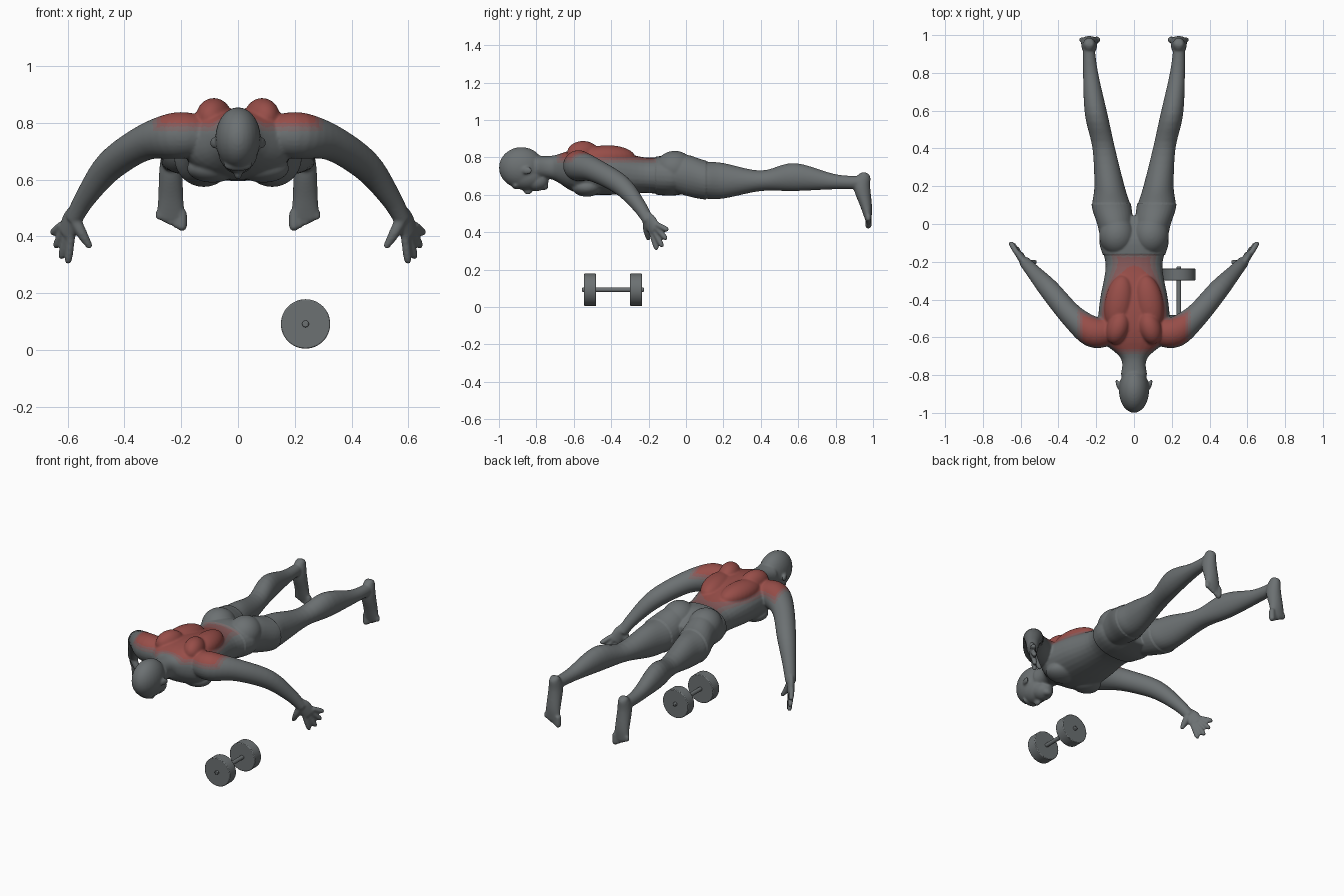
import bpy, bmesh, math
from mathutils import Vector, Matrix

cube = bpy.data.objects.get("Cube")
if cube:
    bpy.data.objects.remove(cube)


def material(name, *rgb):
    made = bpy.data.materials.new(name)
    colour = (*rgb, 1)
    made.diffuse_color = colour
    made.use_nodes = True
    made.node_tree.nodes["Principled BSDF"].inputs["Base Color"].default_value = colour
    return made


grey = material("body grey", .15, .165, .17)
faint = material("faint red", .19, .135, .135)
soft = material("soft red", .24, .1, .1)
red = material("muscle red", .31, .075, .065)

bm = bmesh.new()


def spline(rows, steps=5):
    """Smooth rows of numbers with a Catmull-Rom curve."""
    rows = [Vector(row) for row in rows]
    last = len(rows) - 1
    smooth = []
    for i in range(last):
        before, start, end = rows[max(i - 1, 0)], rows[i], rows[i + 1]
        after = rows[min(i + 2, last)]
        leave, arrive = (end - before) / 2, (after - start) / 2
        for k in range(steps):
            t = k / steps
            blend = t * t * (3 - 2 * t)
            smooth.append(start.lerp(end, blend)
                          + leave * (t * (1 - t) ** 2) - arrive * (t * t * (1 - t)))
    return smooth + [rows[last]]


def loft(rings, power=1, sides=28):
    """Skin closed rings, each given as centre and two half axes."""
    def squarer(value):
        return math.copysign(abs(value) ** power, value)

    angles = [math.tau * i / sides for i in range(sides)]
    loops = [[bm.verts.new(centre + u * squarer(math.cos(a)) + v * squarer(math.sin(a)))
              for a in angles] for centre, u, v in rings]
    for near, far in zip(loops, loops[1:]):
        for i in range(sides):
            bm.faces.new((near[i - 1], near[i], far[i], far[i - 1]))
    bm.faces.new(loops[0])
    bm.faces.new(loops[-1])


def along_y(rows, power=1):
    """Loft along y from rows of y, x, half width, bottom, top."""
    loft([(Vector((x, y, (low + high) / 2)), Vector((width, 0, 0)), Vector((0, 0, (high - low) / 2)))
          for y, x, width, low, high in spline(rows)], power)


def tube(rows, flat=1, wide=(0, 0, 1)):
    """Tube along rows of x, y, z, radius; wide is the broad direction."""
    points = spline(rows)
    wide = Vector(wide)
    rings = []
    for i, point in enumerate(points):
        ahead, behind = points[min(i + 1, len(points) - 1)], points[max(i - 1, 0)]
        along = (ahead - behind).to_3d().normalized()
        u = (wide - along * wide.dot(along)).normalized()
        rings.append((point.to_3d(), u * point.w, along.cross(u) * point.w * flat))
    loft(rings)


def digit(base, tip, radius):
    """Finger or toe with a rounded tip."""
    tube([(*base, radius), (*base.lerp(tip, .8), radius), (*tip, radius / 2)], wide=(.3, 1, .2))


def ball(centre, size, turn=0):
    place = Matrix.Translation(centre) @ Matrix.Rotation(turn, 4, 'Z') @ Matrix.Diagonal((*size, 1))
    bmesh.ops.create_uvsphere(bm, u_segments=28, v_segments=18, radius=1, matrix=place)


# Ear
ball((.085, -.85, .73), (.01, .03, .02), -.3)

# Shoulder blade, long back muscle, chest and buttock
ball((.085, -.55, .82), (.06, .09, .068), .3)
ball((.08, -.42, .8), (.075, .15, .065), .15)
ball((.09, -.53, .64), (.09, .08, .05))
ball((.09, -.06, .74), (.09, .1, .09))

# Leg
along_y([(-.09, .09, .08, .63, .8), (0, .1, .09, .6, .81), (.1, .12, .1, .58, .78),
         (.2, .13, .08, .58, .77), (.4, .16, .06, .62, .73), (.58, .2, .06, .62, .77),
         (.8, .23, .04, .63, .71), (.95, .24, .03, .63, .7)])

# Foot, from heel to ball in rows of z, y, half depth, half width
foot_x = .237
foot = [(.72, .95, .01, .02), (.7, .95, .035, .03), (.64, .94, .045, .04),
        (.53, .965, .03, .045), (.46, .975, .015, .05)]
loft([(Vector((foot_x, y, z)), Vector((width, 0, 0)), Vector((0, depth, 0)))
      for z, y, depth, width in spline(foot)])

# Toes
for i in range(5):
    base = Vector((foot_x + .02 * (i - 2), .975, .49))
    digit(base, base - Vector((0, 0, .07 - .01 * i)), .013 if i else .017)

# Arm
tube([(.14, -.57, .755, .075), (.22, -.57, .755, .082), (.33, -.485, .73, .063),
      (.45, -.345, .65, .054), (.535, -.25, .54, .038), (.58, -.2, .46, .03)])

# Palm
knuckle_line = Vector((.45, .5, .6))
tube([(.565, -.225, .495, .028), (.585, -.195, .46, .042), (.605, -.165, .41, .04)],
     .5, knuckle_line)

# Fingers, the middle two longer
first_knuckle, first_tip = Vector((.587, -.187, .405)), Vector((.6, -.155, .305))
last_knuckle, last_tip = Vector((.622, -.152, .44)), Vector((.655, -.095, .41))
for i in range(4):
    base = first_knuckle.lerp(last_knuckle, i / 3)
    tip = first_tip.lerp(last_tip, i / 3)
    digit(base, base.lerp(tip, 1.25 if i in (1, 2) else 1), .0145)

# Thumb
tube([(.578, -.21, .465, .022), (.55, -.21, .41, .019), (.52, -.2, .36, .011)])

# Mirror everything so far to the other side
copy = bmesh.ops.duplicate(bm, geom=bm.verts[:] + bm.edges[:] + bm.faces[:])
for part in copy["geom"]:
    if isinstance(part, bmesh.types.BMVert):
        part.co.x *= -1

# Neck, trunk and hips
along_y([(-.8, 0, .07, .69, .81), (-.71, 0, .07, .68, .81), (-.61, 0, .18, .62, .84),
         (-.52, 0, .19, .6, .85), (-.4, 0, .18, .6, .84), (-.22, 0, .15, .61, .8),
         (-.08, 0, .18, .6, .8), (.04, 0, .13, .62, .74)], .88)

# Skull, face and jaw
ball((0, -.88, .745), (.08, .12, .11))
ball((0, -.855, .7), (.07, .1, .075))
ball((0, -.8, .67), (.055, .065, .05))

# Brow, nose, lips and chin
ball((0, -.91, .65), (.05, .02, .02))
ball((0, -.845, .625), (.015, .025, .025))
ball((0, -.8, .63), (.025, .015, .012))
ball((0, -.76, .645), (.03, .025, .02))

# Fuse the parts into one skin
bmesh.ops.recalc_face_normals(bm, faces=bm.faces)
parts = bpy.data.meshes.new("body_parts")
bm.to_mesh(parts)
bm.free()
body = bpy.data.objects.new("body", parts)
bpy.context.collection.objects.link(body)
fuse = body.modifiers.new("fuse", 'REMESH')
fuse.mode = 'VOXEL'
fuse.voxel_size = .006
soften = body.modifiers.new("soften", 'SMOOTH')
soften.iterations = 7
graph = bpy.context.evaluated_depsgraph_get()
skin = bpy.data.meshes.new_from_object(body.evaluated_get(graph))
body.modifiers.clear()
body.data = skin
bpy.data.meshes.remove(parts)

# Shorts stand slightly proud of the skin
normals = [vertex.normal.copy() for vertex in skin.vertices]
for vertex, normal in zip(skin.vertices, normals):
    if -.16 < vertex.co.y < .11 and abs(vertex.co.x) < .3:
        vertex.co += normal * .005

# Red back muscles fading into the grey skin
skin.materials.clear()
for shade in (grey, faint, soft, red):
    skin.materials.append(shade)
for face in skin.polygons:
    x, y, z = face.center
    depth = min(z - .772, y + .69, -.16 - y, .3 - abs(x))
    face.material_index = max(0, min(3, math.ceil(depth / .014)))
    face.use_smooth = True


# Dumbbell
def cylinder(name, y, length, radius):
    bpy.ops.mesh.primitive_cylinder_add(vertices=48, radius=radius, depth=length,
                                        location=(.238, y, .092), rotation=(math.pi / 2, 0, 0))
    made = bpy.context.object
    made.name = name
    made.data.materials.append(grey)
    rim = made.modifiers.new("rounded_rim", 'BEVEL')
    rim.width = .004
    rim.segments = 2
    rim.limit_method = 'ANGLE'
    bpy.ops.object.shade_smooth_by_angle()


middle = -.39
cylinder("dumbbell_bar", middle, .33, .012)
cylinder("dumbbell_front_plate", middle - .123, .063, .087)
cylinder("dumbbell_back_plate", middle + .123, .063, .087)
